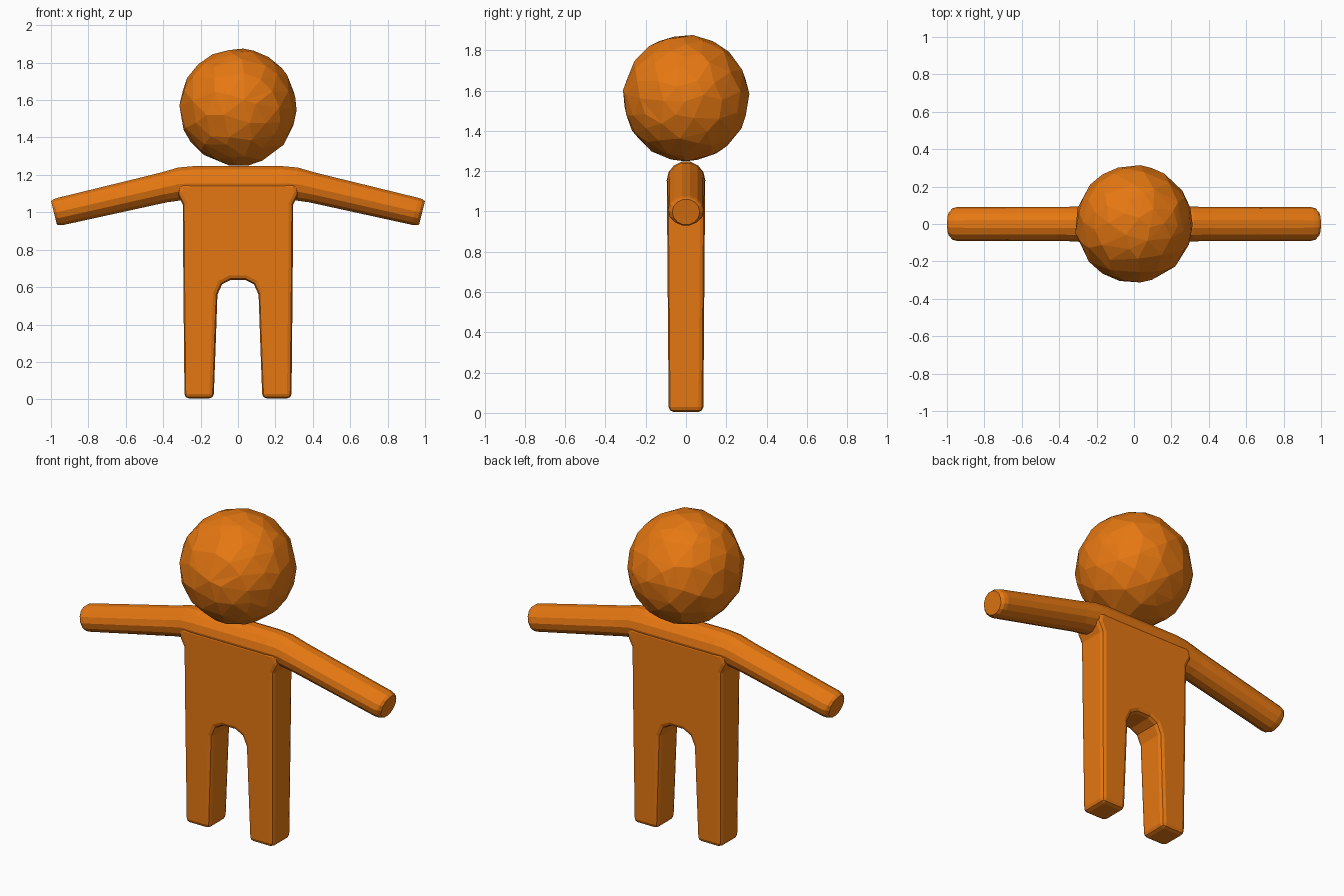
import bpy, bmesh, math, random
from mathutils import Vector

if "Cube" in bpy.data.objects:
    bpy.data.objects.remove(bpy.data.objects["Cube"])

random.seed(4)
orange = bpy.data.materials.new("orange")
orange.diffuse_color = (0.79, 0.187, 0.006, 1)
orange.use_nodes = True
orange.node_tree.nodes["Principled BSDF"].inputs["Base Color"].default_value = orange.diffuse_color


def finish(bm, name):
    bmesh.ops.recalc_face_normals(bm, faces=bm.faces)
    mesh = bpy.data.meshes.new(name)
    bm.to_mesh(mesh)
    bm.free()
    mesh.materials.append(orange)
    obj = bpy.data.objects.new(name, mesh)
    bpy.context.collection.objects.link(obj)
    return obj


# Head: irregular faceted ball
R = 0.314
bm = bmesh.new()
bmesh.ops.create_icosphere(bm, subdivisions=3, radius=R)
for v in bm.verts:
    jitter = Vector([random.uniform(-0.022, 0.022) for _ in range(3)])
    v.co = (v.co + jitter).normalized() * R
head = finish(bm, "head")
head.location = (0, 0, 1.562)
dec = head.modifiers.new("coarse_facets", 'DECIMATE')
dec.ratio = 0.7

# Torso and legs: mirrored front outline, thinning slightly towards the feet
half = [(0.04, 0.638), (0.085, 0.615), (0.11, 0.56), (0.119, 0.3), (0.13, 0.005),
        (0.286, 0.005), (0.292, 0.6), (0.295, 1.04), (0.325, 1.10), (0.31, 1.16)]
outline = half + [(-x, z) for x, z in reversed(half)]
bm = bmesh.new()
sides = []
for s in (-1, 1):
    sides.append([bm.verts.new((x, s * (0.086 + 0.008 * z), z)) for x, z in outline])
    bm.faces.new(sides[-1])
n = len(outline)
for i in range(n):
    j = (i + 1) % n
    bm.faces.new((sides[0][i], sides[0][j], sides[1][j], sides[1][i]))
body = finish(bm, "torso_and_legs")
bev = body.modifiers.new("soft_edges", 'BEVEL')
bev.width = 0.024
bev.segments = 2
bev.limit_method = 'ANGLE'
bev.angle_limit = math.radians(40)

# Arms and shoulders: one tube from hand to hand with chamfered ends
# columns: x, z, radius in y, radius across, tilt in degrees
right = [(0.24, 1.154, 0.096, 0.095, 0), (0.31, 1.152, 0.093, 0.090, 7),
         (0.40, 1.132, 0.091, 0.083, 14), (0.948, 1.005, 0.090, 0.076, 14),
         (0.970, 1.000, 0.084, 0.073, 14), (0.984, 0.997, 0.068, 0.066, 14)]
stations = [(-x, z, a, b, -t) for x, z, a, b, t in reversed(right)] + right
SEG = 14
bm = bmesh.new()
rings = []
for x, z, ry, rz, tilt in stations:
    t = math.radians(tilt)
    ring = []
    for k in range(SEG):
        a = 2 * math.pi * k / SEG
        up = rz * math.sin(a)
        ring.append(bm.verts.new((x + up * math.sin(t), ry * math.cos(a), z + up * math.cos(t))))
    rings.append(ring)
for r0, r1 in zip(rings, rings[1:]):
    for k in range(SEG):
        m = (k + 1) % SEG
        bm.faces.new((r0[k], r0[m], r1[m], r1[k]))
bm.faces.new(rings[0])
bm.faces.new(rings[-1])
arms = finish(bm, "arms_cutter")
arms.hide_render = True
arms.hide_viewport = True

# Join the arms to the torso as one solid
join = body.modifiers.new("join_arms", 'BOOLEAN')
join.operation = 'UNION'
join.solver = 'EXACT'
join.object = arms
body.name = "body"
